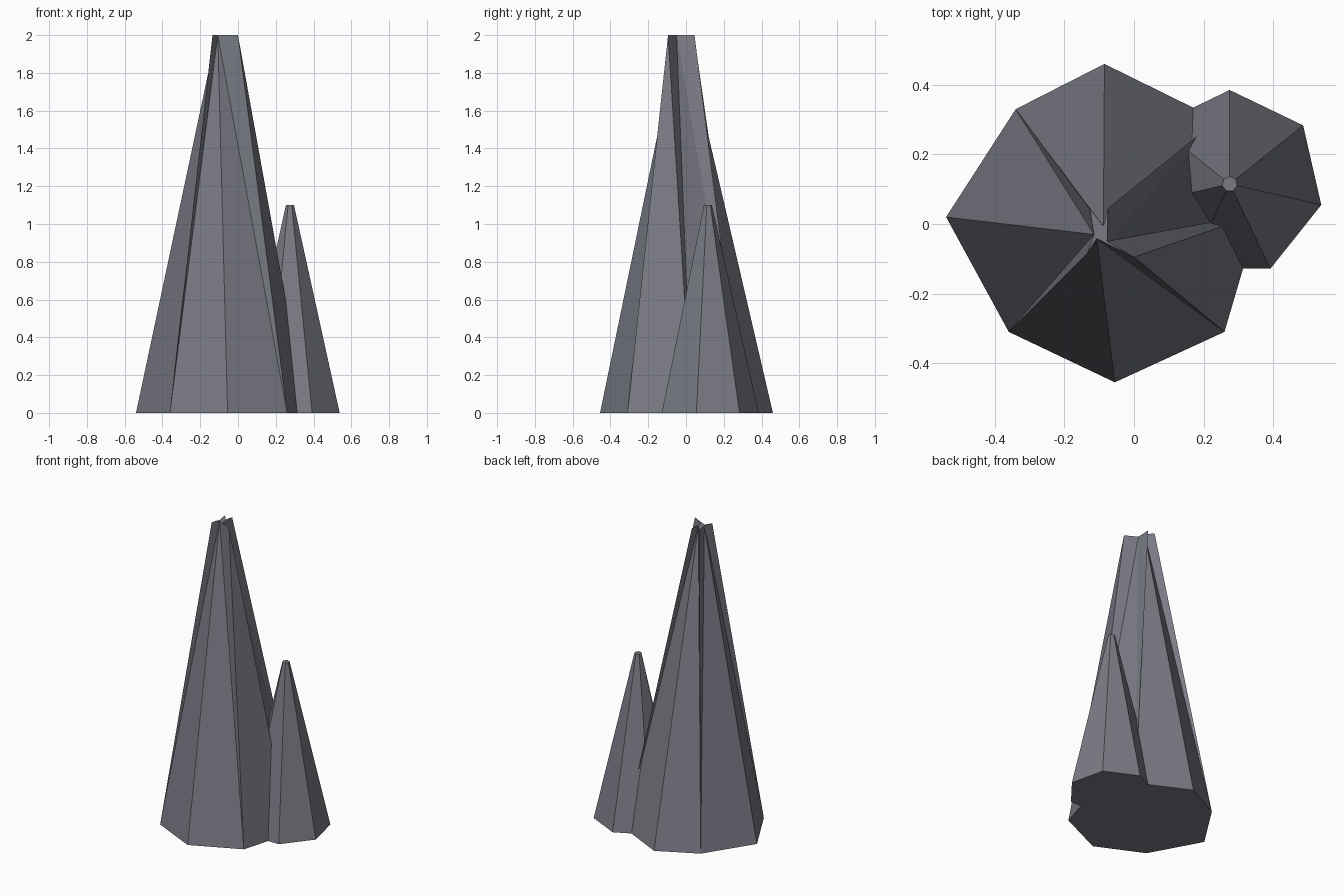
import bpy
import bmesh
from math import sin, cos, tau

cube = bpy.data.objects.get("Cube")
if cube:
    bpy.data.objects.remove(cube, do_unlink=True)

# Slate grey stone
stone = bpy.data.materials.new("slate_stone")
stone.use_nodes = True
colour = (0.19, 0.195, 0.23, 1)
stone.diffuse_color = colour
bsdf = stone.node_tree.nodes["Principled BSDF"]
bsdf.inputs["Base Color"].default_value = colour
bsdf.inputs["Roughness"].default_value = 0.9


def spire(name, base, top, height, leaning=()):
    """Closed flat-faced spire; sides in leaning are split along the other diagonal."""
    bm = bmesh.new()
    low = [bm.verts.new((x, y, 0)) for x, y in base]
    high = [bm.verts.new((x, y, height)) for x, y in top]
    count = len(low)
    for i in range(count):
        j = (i + 1) % count
        if i in leaning:
            bm.faces.new((low[i], low[j], high[i]))
            bm.faces.new((low[j], high[j], high[i]))
        else:
            bm.faces.new((low[i], low[j], high[j]))
            bm.faces.new((low[i], high[j], high[i]))
    bm.faces.new(low[::-1])
    bm.faces.new(high)
    mesh = bpy.data.meshes.new(name)
    bm.to_mesh(mesh)
    bm.free()
    mesh.materials.append(stone)
    obj = bpy.data.objects.new(name, mesh)
    bpy.context.collection.objects.link(obj)
    return obj


def ring(cx, cy, radius, sides):
    return [(cx + radius * cos(tau * (i / sides + 0.25)),
             cy + radius * sin(tau * (i / sides + 0.25))) for i in range(sides)]


# Tall spire: uneven octagon whose alternate corners sink in to a star-shaped tip
tall_base = [(-0.54, 0.02), (-0.36, -0.31), (-0.055, -0.455), (0.26, -0.31),
             (0.36, 0.03), (0.24, 0.30), (-0.085, 0.46), (-0.34, 0.33)]
tall_tip = [(-0.115, -0.03), (-0.135, -0.085), (-0.107, -0.042), (0, -0.095),
            (-0.077, -0.05), (-0.075, 0.045), (-0.088, -0.005), (-0.127, 0.043)]
spire("tall_spire", tall_base, tall_tip, 2.0, leaning=(0, 2, 3, 4, 6))

# Short spire: regular heptagon with a small blunt tip
spire("short_spire", ring(0.275, 0.115, 0.27, 7), ring(0.275, 0.115, 0.022, 7), 1.1)
